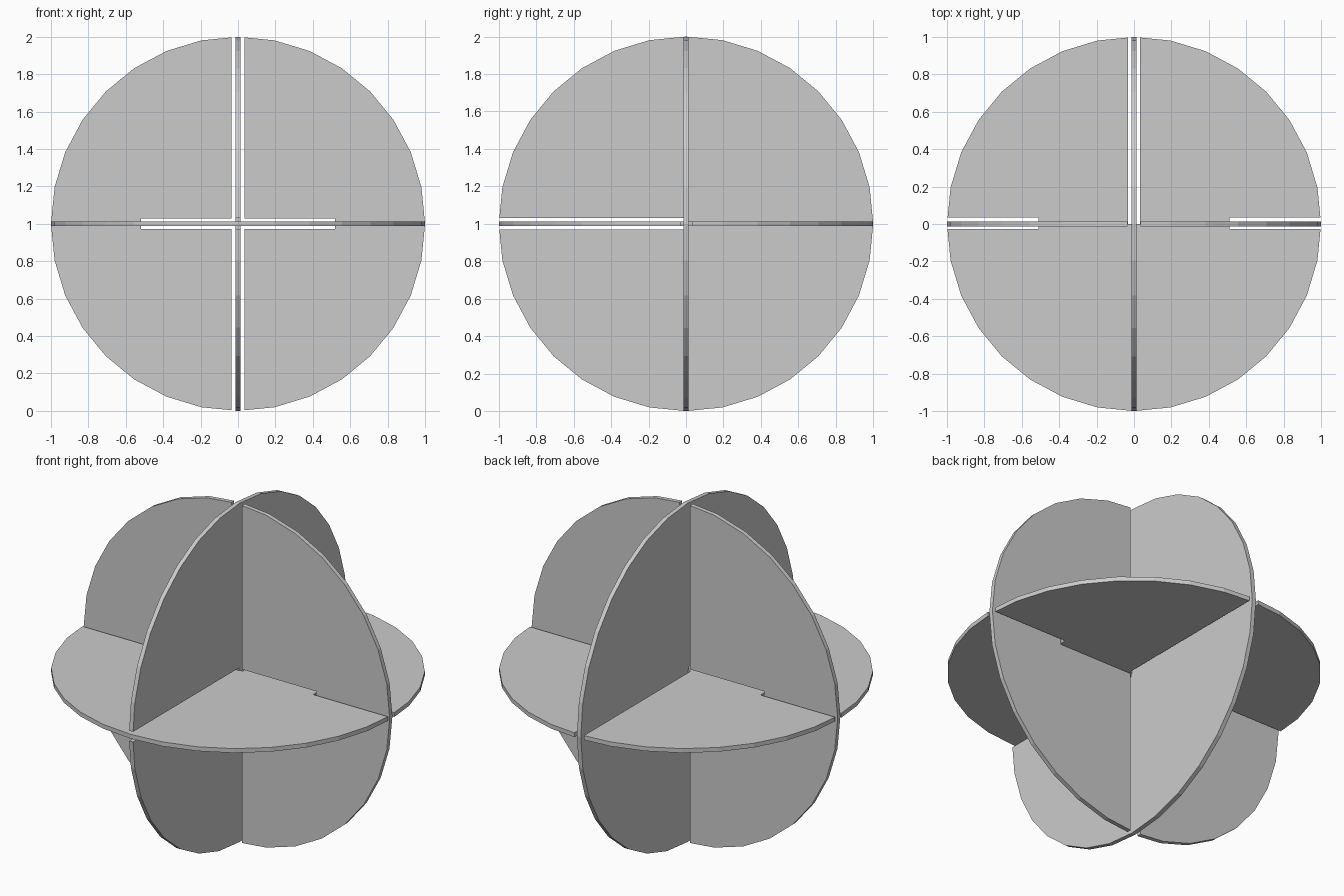
import bpy, bmesh
from math import sin, cos, tan, pi
from mathutils import Vector

if "Cube" in bpy.data.objects:
    bpy.data.objects.remove(bpy.data.objects["Cube"])

N = 32            # sides of each disc
T = 0.0255        # sheet thickness
TAPER = tan(pi / N)


def rot(p, a):
    return (p[0] * cos(a) - p[1] * sin(a), p[0] * sin(a) + p[1] * cos(a))


def disc_outline(notches):
    """Circle outline; notches = {vertex index: (inner radius, low side, high side)}."""
    pts = []
    for k in range(N):
        a = 2 * pi * k / N
        if k in notches:
            inner, lo, hi = notches[k]
            slot = [(1 - abs(lo) * TAPER, lo), (inner, lo), (inner, hi), (1 - abs(hi) * TAPER, hi)]
            pts += [rot(p, a) for p in slot]
        else:
            pts.append((cos(a), sin(a)))
    return pts


def plate(name, outline, u, v):
    """Extrude a flat outline lying in the plane of u and v, centred at z = 1."""
    u, v = Vector(u), Vector(v)
    n = u.cross(v)
    bm = bmesh.new()
    base = bm.faces.new([bm.verts.new(u * p[0] + v * p[1] - n * T / 2) for p in outline])
    ext = bmesh.ops.extrude_face_region(bm, geom=[base], use_keep_orig=True)
    moved = [g for g in ext["geom"] if isinstance(g, bmesh.types.BMVert)]
    bmesh.ops.translate(bm, verts=moved, vec=n * T)
    bmesh.ops.recalc_face_normals(bm, faces=bm.faces)
    me = bpy.data.meshes.new(name)
    bm.to_mesh(me)
    bm.free()
    ob = bpy.data.objects.new(name, me)
    ob.location = (0, 0, 1)
    bpy.context.collection.objects.link(ob)
    return ob


X, Y, Z = (1, 0, 0), (0, 1, 0), (0, 0, 1)

# Horizontal disc: back slot for the side disc, short side slots for the front halves
plate("horizontal_disc", disc_outline({
    0: (0.51, -0.027, 0.034),
    N // 4: (0.0, -0.031, 0.031),
    N // 2: (0.51, -0.034, 0.027)}), X, Y)

# Vertical side disc: slot from the front edge to the centre
plate("side_disc", disc_outline({N // 2: (0.008, -0.03, 0.03)}), Y, Z)

# Two half discs facing the front, each with a short slot from its inner edge
G, H, L = 0.034, 0.029, 0.519
half = [(G, -1 + G * TAPER)]
half += [(cos(2 * pi * k / N), sin(2 * pi * k / N)) for k in range(1 - N // 4, N // 4)]
half += [(G, 1 - G * TAPER), (G, H), (L, H), (L, -H), (G, -H)]
for side, s in (("right", 1), ("left", -1)):
    plate("front_half_disc_" + side, [(s * x, z) for x, z in half], X, Z)
